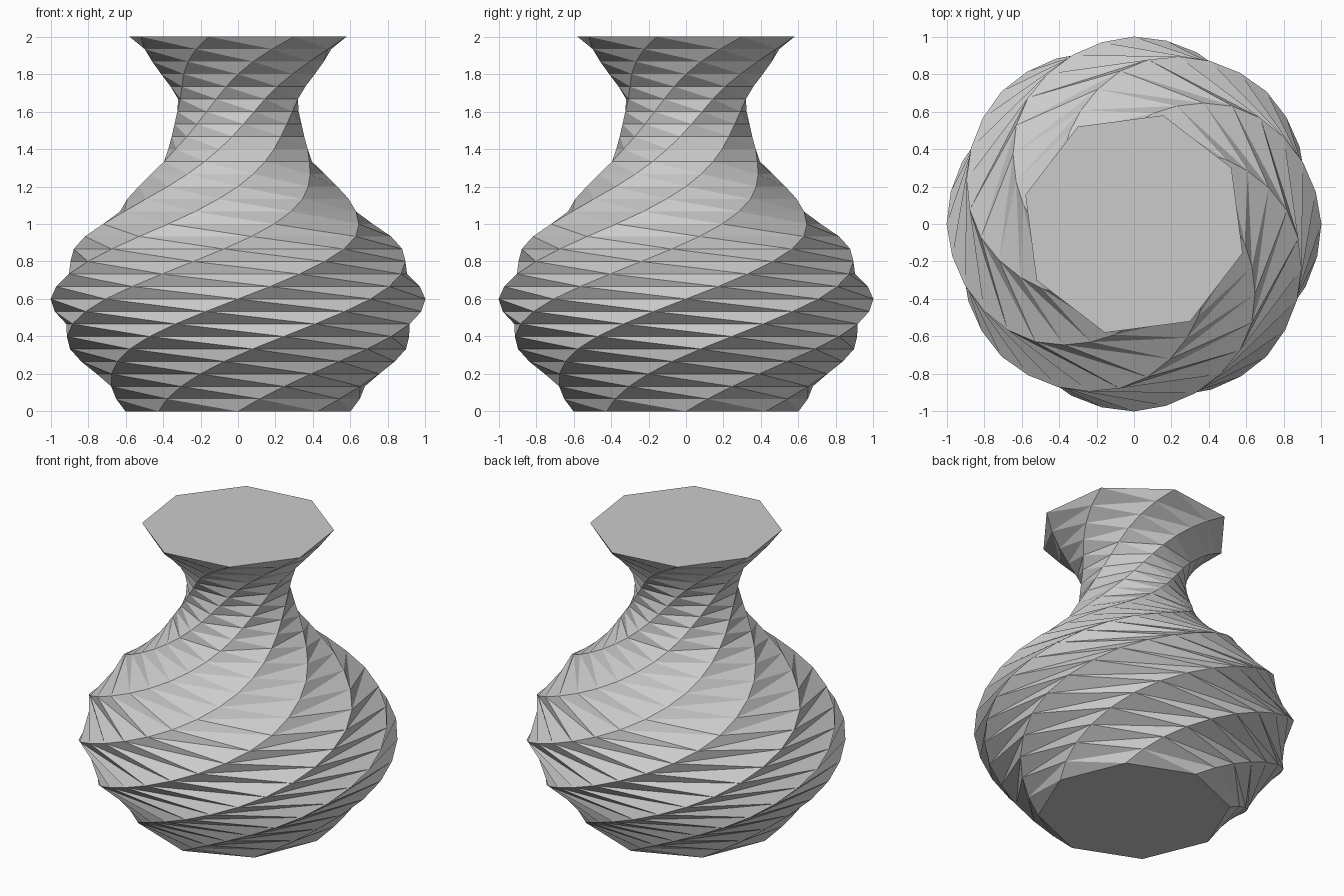
import bpy, bmesh, math

if "Cube" in bpy.data.objects:
    bpy.data.objects.remove(bpy.data.objects["Cube"])

SIDES, HEIGHT, TWIST = 8, 2.0, math.radians(10)

# Radius of each evenly spaced ring, foot to rim
RADII = [0.60, 0.66, 0.72, 0.78, 0.84, 0.90, 0.945, 0.975, 0.993, 1.0, 0.985,
         0.96, 0.925, 0.88, 0.82, 0.745, 0.67, 0.60, 0.53, 0.47, 0.42,
         0.385, 0.355, 0.34, 0.335, 0.34, 0.365, 0.41, 0.465, 0.53, 0.60]

grey = bpy.data.materials.new("stone grey")
grey.diffuse_color = (0.6, 0.6, 0.6, 1)
grey.use_nodes = True
grey.node_tree.nodes["Principled BSDF"].inputs["Base Color"].default_value = grey.diffuse_color

bm = bmesh.new()

# Octagon rings, each turned a little further than the one below
rings = []
for k, r in enumerate(RADII):
    z = HEIGHT * k / (len(RADII) - 1)
    angles = [k * TWIST + math.tau * j / SIDES for j in range(SIDES)]
    rings.append([bm.verts.new((r * math.cos(a), r * math.sin(a), z)) for a in angles])

# Twisted wall, each panel folded along its shorter diagonal
for low, high in zip(rings, rings[1:]):
    for j in range(SIDES):
        n = (j + 1) % SIDES
        bm.faces.new((low[j], low[n], high[j]))
        bm.faces.new((low[n], high[n], high[j]))

# Closed foot and rim
bm.faces.new(rings[0][::-1])
bm.faces.new(rings[-1])

mesh = bpy.data.meshes.new("twisted_vase")
bm.to_mesh(mesh)
bm.free()
mesh.materials.append(grey)
vase = bpy.data.objects.new("twisted_vase", mesh)
bpy.context.collection.objects.link(vase)
